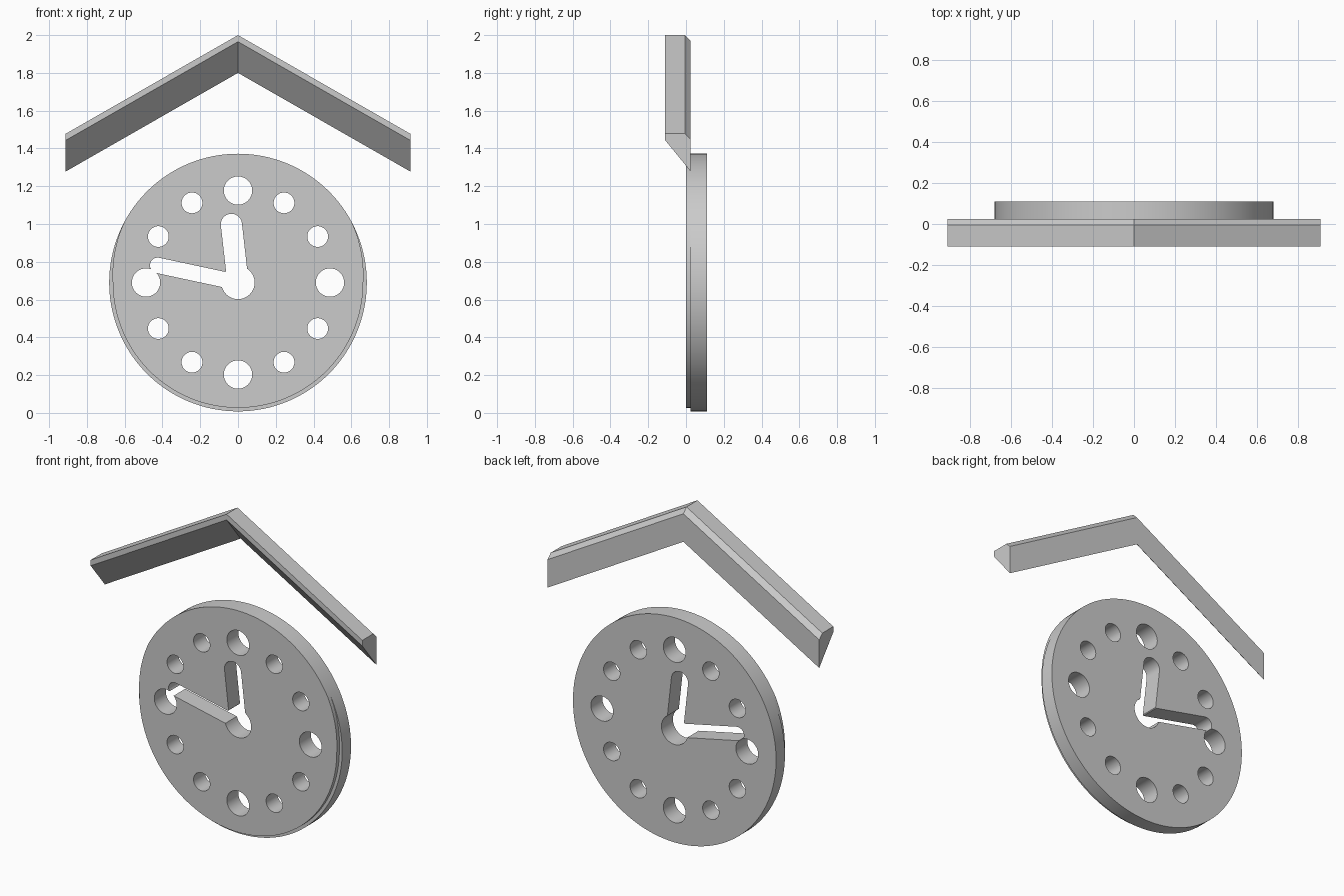
import bpy, bmesh
from math import sin, cos, pi, radians, atan2
from mathutils import Vector

cube = bpy.data.objects.get("Cube")
if cube:
    bpy.data.objects.remove(cube, do_unlink=True)

grey = bpy.data.materials.new("plain grey")
grey.use_nodes = True
colour = (0.6, 0.6, 0.6, 1)
grey.diffuse_color = colour
grey.node_tree.nodes["Principled BSDF"].inputs["Base Color"].default_value = colour

CENTRE = Vector((0, 0.69))
RADIUS = 0.682
SEGMENTS = 128


def loft(name, rings):
    """Closed solid from matching rings of (x, y, z) points."""
    bm = bmesh.new()
    loops = [[bm.verts.new(p) for p in ring] for ring in rings]
    n = len(rings[0])
    for a, b in zip(loops, loops[1:]):
        for i in range(n):
            j = (i + 1) % n
            bm.faces.new((a[i], a[j], b[j], b[i]))
    bm.faces.new(loops[0][::-1])
    bm.faces.new(loops[-1])
    bmesh.ops.remove_doubles(bm, verts=bm.verts[:], dist=0.0001)
    bmesh.ops.recalc_face_normals(bm, faces=bm.faces[:])
    mesh = bpy.data.meshes.new(name)
    bm.to_mesh(mesh)
    bm.free()
    mesh.materials.append(grey)
    obj = bpy.data.objects.new(name, mesh)
    bpy.context.collection.objects.link(obj)
    return obj


def select(obj):
    bpy.ops.object.select_all(action='DESELECT')
    obj.select_set(True)
    bpy.context.view_layer.objects.active = obj


def arc(centre, radius, start, end, steps):
    angles = [start + (end - start) * i / steps for i in range(steps + 1)]
    return [(centre.x + radius * cos(a), centre.y + radius * sin(a)) for a in angles]


def cut(target, outline):
    """Cut an (x, z) outline right through the target."""
    cutter = loft("cutter", [[(x, y, z) for x, z in outline] for y in (-0.3, 0.3)])
    cutter.hide_render = True
    mod = target.modifiers.new("hole", 'BOOLEAN')
    mod.operation = 'DIFFERENCE'
    mod.solver = 'EXACT'
    mod.object = cutter
    select(target)
    bpy.ops.object.modifier_apply(modifier=mod.name)
    bpy.data.objects.remove(cutter, do_unlink=True)


# Clock face: a disc whose front rim is stepped below and flush above
def rim(y, stepped):
    ring = []
    for i in range(SEGMENTS):
        a = 2 * pi * i / SEGMENTS
        blend = min(1, max(0, sin(a) / sin(radians(28))))
        r = RADIUS - 0.019 * (1 - blend) if stepped else RADIUS
        ring.append((r * cos(a), y, CENTRE.y + r * sin(a)))
    return ring


face = loft("clock_face", [rim(0, True), rim(0.025, True), rim(0.025, False), rim(0.11, False)])

# Hour holes, larger at the quarters
for hour in range(12):
    a = hour * pi / 6
    spot = CENTRE + 0.487 * Vector((cos(a), sin(a)))
    cut(face, arc(spot, 0.075 if hour % 3 == 0 else 0.055, 0, 2 * pi, 48)[:-1])

# Hub hole and the two slots shaped like hands
cut(face, arc(CENTRE, 0.088, 0, 2 * pi, 48)[:-1])
for tip, r in (((-0.035, 0.998), 0.056), ((-0.425, 0.781), 0.041)):
    tip = Vector(tip)
    d = tip - CENTRE
    a = atan2(d.y, d.x)
    side = r * Vector((-sin(a), cos(a)))
    cut(face, arc(tip, r, a - pi / 2, a + pi / 2, 20) + [tuple(CENTRE + side), tuple(CENTRE - side)])

select(face)
bpy.ops.object.shade_smooth_by_angle(angle=radians(30))

# Gable roof: one cross-section of (y, height) swept over the ridge
section = [(-0.11, 0), (-0.11, -0.035), (0.025, -0.2), (0.025, -0.03), (-0.005, 0)]
loft("gable_roof", [[(x, y, top + h) for y, h in section]
                    for x, top in ((-0.912, 1.478), (0, 2), (0.912, 1.478))])
